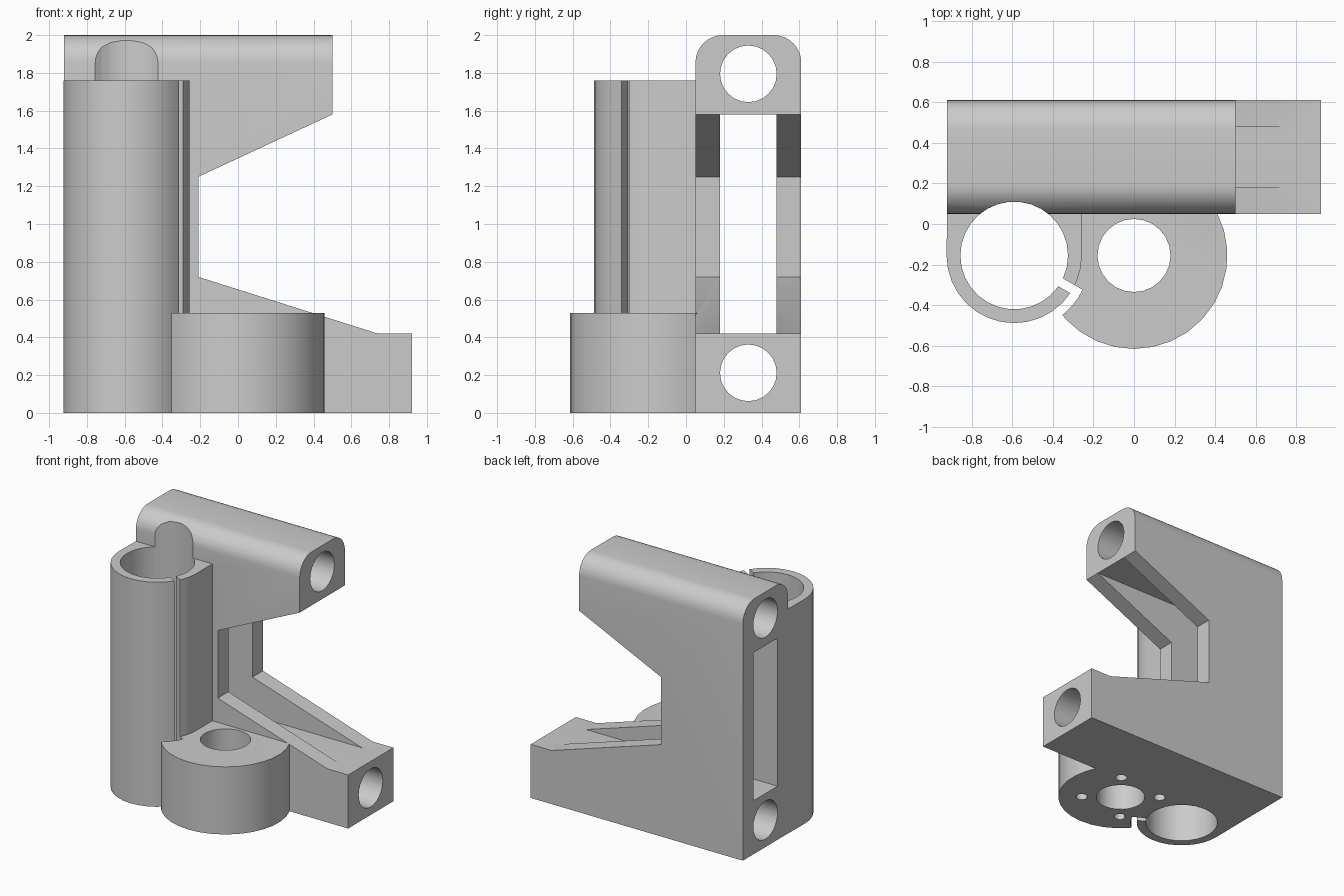
import bpy, bmesh
from math import radians, cos, sin
from mathutils import Vector

cube = bpy.data.objects.get("Cube")
if cube:
    bpy.data.objects.remove(cube, do_unlink=True)

grey = bpy.data.materials.new("light grey plastic")
grey.use_nodes = True
grey.diffuse_color = (0.6, 0.6, 0.6, 1)
grey.node_tree.nodes["Principled BSDF"].inputs["Base Color"].default_value = (0.6, 0.6, 0.6, 1)

TUBE = (-0.59, -0.155)    # vertical bearing tube axis
BOSS = (0, -0.155)        # round boss axis
FRONT, BACK = 0.05, 0.61  # frame depth


def arc(centre, r, a0, a1, n):
    return [(centre[0] + r * cos(radians(a0 + (a1 - a0) * i / n)),
             centre[1] + r * sin(radians(a0 + (a1 - a0) * i / n))) for i in range(n + 1)]


def circle(centre, r, n):
    return arc(centre, r, 0, 360, n)[:-1]


def prism(name, pts, axis, lo, hi, round_top=0):
    """Extrude a 2D outline along an axis; optionally round the long top edges."""
    place = {"x": lambda p, h: (h, p[0], p[1]),
             "y": lambda p, h: (p[0], h, p[1]),
             "z": lambda p, h: (p[0], p[1], h)}[axis]
    bm = bmesh.new()
    face = bm.faces.new([bm.verts.new(place(p, lo)) for p in pts])
    move = bmesh.ops.extrude_face_region(bm, geom=[face])["geom"]
    shift = Vector(place((0, 0), hi - lo))
    bmesh.ops.translate(bm, vec=shift, verts=[v for v in move if isinstance(v, bmesh.types.BMVert)])
    if round_top:
        top = max(v.co.z for v in bm.verts) - 0.001
        edges = [e for e in bm.edges if all(v.co.z > top for v in e.verts)
                 and abs(e.verts[0].co.y - e.verts[1].co.y) < 0.001]
        bmesh.ops.bevel(bm, geom=edges, offset=round_top, segments=8, profile=0.5, affect="EDGES")
    bmesh.ops.recalc_face_normals(bm, faces=bm.faces)
    mesh = bpy.data.meshes.new(name)
    bm.to_mesh(mesh)
    bm.free()
    mesh.materials.append(grey)
    obj = bpy.data.objects.new(name, mesh)
    bpy.context.collection.objects.link(obj)
    return obj


def combine(target, other, operation):
    """Apply a boolean and discard the helper."""
    mod = target.modifiers.new("boolean", "BOOLEAN")
    mod.operation, mod.object, mod.solver = operation, other, "EXACT"
    bpy.context.view_layer.objects.active = target
    bpy.ops.object.modifier_apply(modifier=mod.name)
    bpy.data.objects.remove(other, do_unlink=True)


# C-shaped frame with rounded upper arm
frame = prism("carriage_frame", [
    (-0.92, 0), (0.92, 0), (0.92, 0.42), (0.74, 0.42), (-0.21, 0.72),
    (-0.21, 1.25), (0.5, 1.58), (0.5, 2), (-0.92, 2)], "y", FRONT, BACK, 0.145)

# Round boss, relieved beside the tube so the clamp can flex
boss = prism("boss", [p for p in circle(BOSS, 0.46, 30) if p[1] < FRONT - 0.01]
             + [(-0.40, FRONT + 0.01), (0.41, FRONT + 0.01)], "z", 0, 0.53)
# Keep the outline in angular order
bpy.data.objects.remove(boss, do_unlink=True)
boss = prism("boss", arc(BOSS, 0.46, -207.5, 27.5, 20), "z", 0, 0.53)
relief = prism("relief", [TUBE] + arc(TUBE, 0.378, -115, -32, 10), "z", -0.1, 0.7)
combine(boss, relief, "DIFFERENCE")

# Vertical tube with flat flanks running back into the frame
tube = prism("tube", arc(TUBE, 0.333, 180, 360, 16)
             + [(-0.257, FRONT + 0.05), (-0.92, FRONT + 0.05)], "z", 0, 1.76)
combine(frame, tube, "UNION")
combine(frame, boss, "UNION")

# Vertical bores
combine(frame, prism("tube_bore", circle(TUBE, 0.265, 30), "z", -0.1, 2.1), "DIFFERENCE")
combine(frame, prism("boss_bore", circle(BOSS, 0.18, 24), "z", -0.1, 0.7), "DIFFERENCE")

# Clamp slit along the tube
along = Vector((cos(radians(-30)), sin(radians(-30))))
side = Vector((-along.y, along.x)) * 0.0225
slit = [Vector(TUBE) + along * d + side * s for d, s in ((0.2, -1), (0.376, -1), (0.376, 1), (0.2, 1))]
combine(frame, prism("slit", [tuple(p) for p in slit], "z", -0.1, 1.9), "DIFFERENCE")

# Window between the two walls, and horizontal rod bores
combine(frame, prism("window", [(0.18, 0.42), (0.48, 0.42), (0.48, 1.58), (0.18, 1.58)],
                     "x", -1.1, 1.1), "DIFFERENCE")
for z in (0.212, 1.795):
    combine(frame, prism("rod_bore", circle((0.33, z), 0.15, 24), "x", -1.1, 1.1), "DIFFERENCE")

# Blind screw holes under the boss
for centre in arc(BOSS, 0.288, 51, 321, 3):
    combine(frame, prism("screw_hole", circle(centre, 0.043, 12), "z", -0.1, 0.3), "DIFFERENCE")

bpy.ops.object.select_all(action="DESELECT")
frame.select_set(True)
bpy.context.view_layer.objects.active = frame
bpy.ops.object.shade_smooth_by_angle(angle=radians(30))
